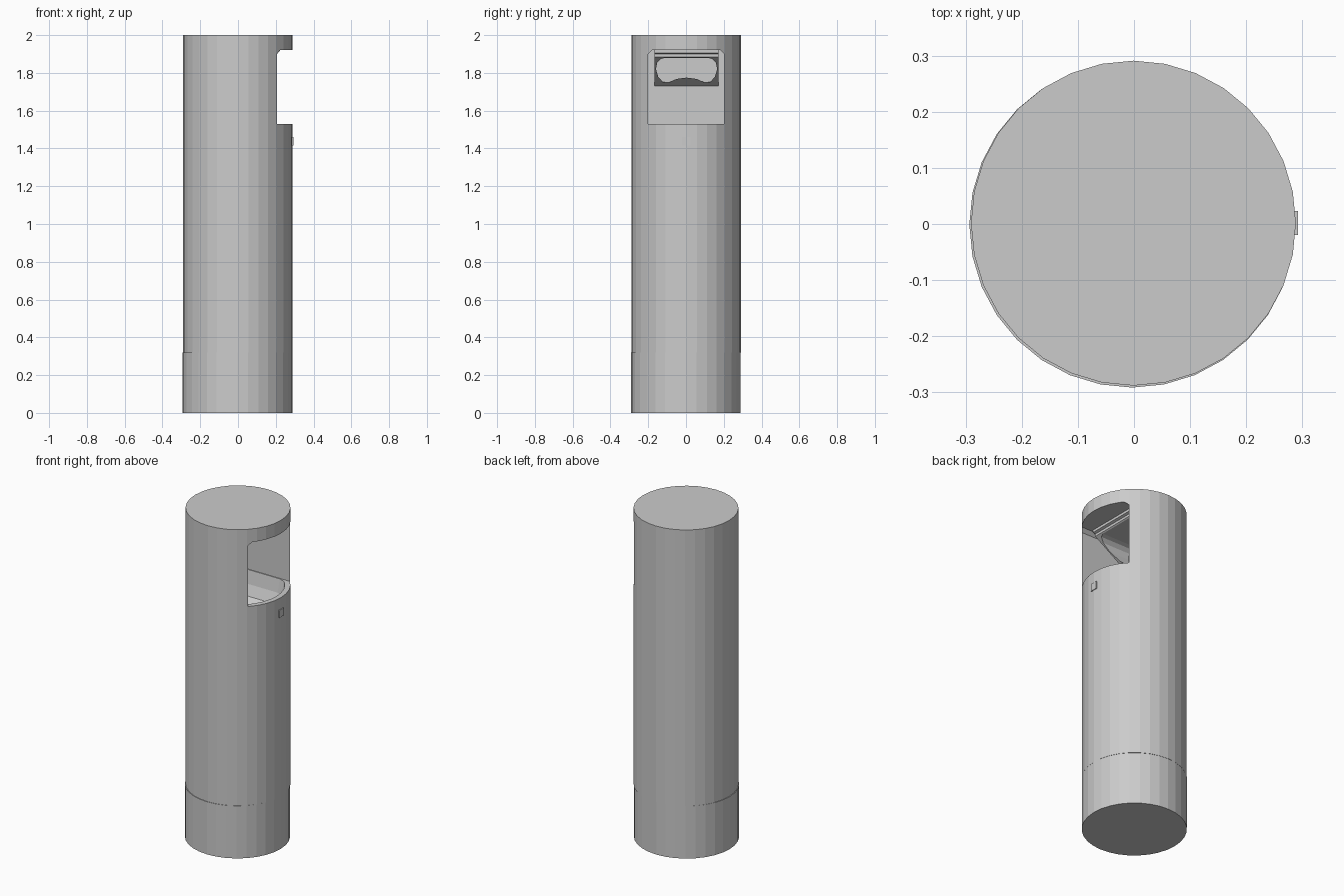
import bpy, bmesh, math

if "Cube" in bpy.data.objects:
    bpy.data.objects.remove(bpy.data.objects["Cube"])

grey = bpy.data.materials.new("light_grey")
grey.diffuse_color = (0.6, 0.6, 0.6, 1)
grey.use_nodes = True
grey.node_tree.nodes["Principled BSDF"].inputs["Base Color"].default_value = grey.diffuse_color


def loft(name, rings):
    """Closed solid through rings that have the same number of points."""
    bm = bmesh.new()
    rows = [[bm.verts.new(p) for p in ring] for ring in rings]
    n = len(rows[0])
    for a, b in zip(rows, rows[1:]):
        for i in range(n):
            j = (i + 1) % n
            bm.faces.new((a[i], a[j], b[j], b[i]))
    bm.faces.new(rows[0][::-1])
    bm.faces.new(rows[-1])
    bmesh.ops.recalc_face_normals(bm, faces=bm.faces)
    mesh = bpy.data.meshes.new(name)
    bm.to_mesh(mesh)
    bm.free()
    mesh.materials.append(grey)
    ob = bpy.data.objects.new(name, mesh)
    bpy.context.collection.objects.link(ob)
    return ob


def circle(r, z, cx=0, cy=0, n=32):
    return [(cx + r * math.cos(2 * math.pi * i / n),
             cy + r * math.sin(2 * math.pi * i / n), z) for i in range(n)]


def prism_x(name, yz, x0, x1):
    return loft(name, [[(x, y, z) for y, z in yz] for x in (x0, x1)])


def cut(ob, cutter):
    cutter.hide_render = True
    mod = ob.modifiers.new("cut", 'BOOLEAN')
    mod.operation = 'DIFFERENCE'
    mod.solver = 'EXACT'
    mod.object = cutter
    bpy.context.view_layer.objects.active = ob
    bpy.ops.object.modifier_apply(modifier=mod.name)
    bpy.data.objects.remove(cutter)


# Base sleeve and main column
loft("base", [circle(0.2905, z, -0.003, -0.001) for z in (0, 0.32)])
column = loft("column", [circle(0.2895, z, -0.001, 0.0015) for z in (0.32, 2.0)])

# Alcove with chamfered upper corners
BACK = -0.10
alcove = [(-0.2, 1.53), (0.202, 1.53), (0.202, 1.9), (0.182, 1.92),
          (-0.18, 1.92), (-0.2, 1.9)]
cut(column, prism_x("alcove_cutter", alcove, BACK, 0.4))


# Basin sunk into the alcove floor, leaving a curved front rim
def basin_ring(scale, z):
    ring = []
    for x, y, _ in circle(0.258, z):
        x = max(x, BACK + 0.003)
        y = max(-0.197, min(0.197, y))
        ring.append((0.07 + (x - 0.07) * scale, y * scale, z))
    return ring


cut(column, loft("basin_cutter", [basin_ring(s, z) for s, z in (
    (0.55, 1.36), (0.8, 1.39), (0.93, 1.45), (1.0, 1.53), (1.0, 1.56))]))

# Sloping hood hanging from the alcove ceiling
hood_xz = [(BACK - 0.01, 1.73), (BACK, 1.73), (0.14, 1.885), (0.14, 1.9),
           (0.155, 1.905), (0.155, 1.925), (BACK - 0.01, 1.925)]
hood = loft("hood", [[(x, y, z) for x, z in hood_xz] for y in (-0.166, 0.172)])

# Bean-shaped opening in the hood underside
half = [(0.055, 1.768), (0.1, 1.748), (0.13, 1.752), (0.155, 1.78),
        (0.167, 1.82), (0.16, 1.855), (0.14, 1.874), (0.115, 1.88)]
bean = [(0, 1.775)] + half + [(-y, z) for y, z in reversed(half)]
bean = [(y * 0.97 + 0.003, z) for y, z in bean]
cut(hood, prism_x("opening_cutter", bean, BACK + 0.008, 0.3))

# Round sensor on the back wall
sensor = [(y, z + 1.695) for y, z, _ in circle(0.028, 0, n=24)]
prism_x("sensor", sensor, BACK - 0.005, BACK + 0.006)

# Small plate on the outside below the rim
plate = [(-0.02, 1.415), (0.023, 1.415), (0.023, 1.46), (-0.02, 1.46)]
prism_x("front_plate", plate, 0.283, 0.2925)
